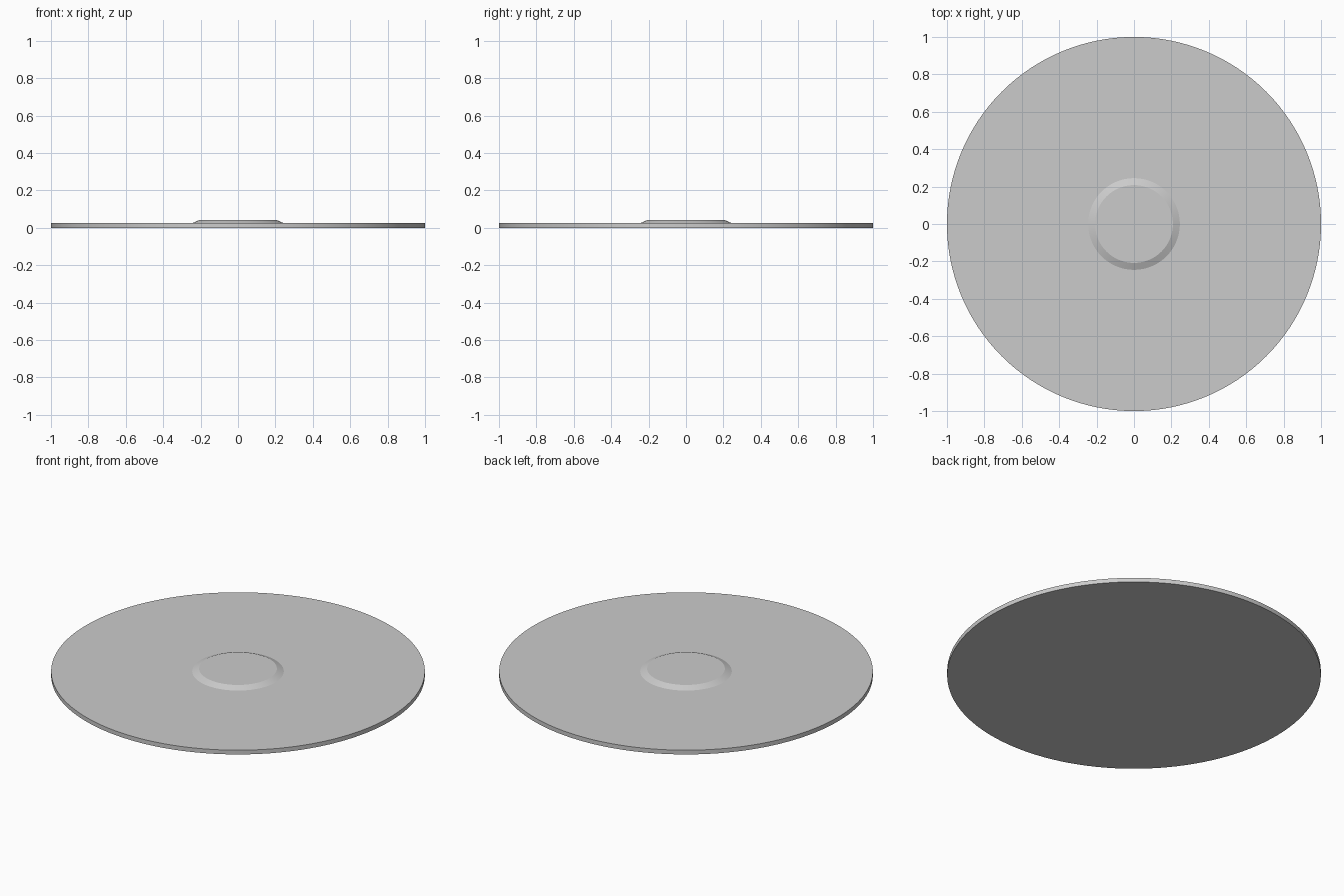
import bpy, bmesh, math

if "Cube" in bpy.data.objects:
    bpy.data.objects.remove(bpy.data.objects["Cube"])


def lathe(name, profile, segments=128):
    """Revolve an (r, z) profile about z; both ends are closed with flat caps."""
    bm = bmesh.new()
    rings = [[bm.verts.new((r * math.cos(2 * math.pi * i / segments),
                            r * math.sin(2 * math.pi * i / segments), z))
              for i in range(segments)] for r, z in profile]
    for a, b in zip(rings, rings[1:]):
        for i in range(segments):
            j = (i + 1) % segments
            bm.faces.new((a[i], a[j], b[j], b[i]))
    bm.faces.new(rings[0][::-1])
    bm.faces.new(rings[-1])
    mesh = bpy.data.meshes.new(name)
    bm.to_mesh(mesh)
    bm.free()
    obj = bpy.data.objects.new(name, mesh)
    bpy.context.collection.objects.link(obj)
    bpy.ops.object.select_all(action='DESELECT')
    obj.select_set(True)
    bpy.context.view_layer.objects.active = obj
    bpy.ops.object.shade_smooth_by_angle(angle=math.radians(15))
    return obj


# Thin round plate with a low bevelled boss in the middle
lathe("round_plate", [(1.0, 0.0), (1.0, 0.025), (0.245, 0.025), (0.208, 0.041)])
